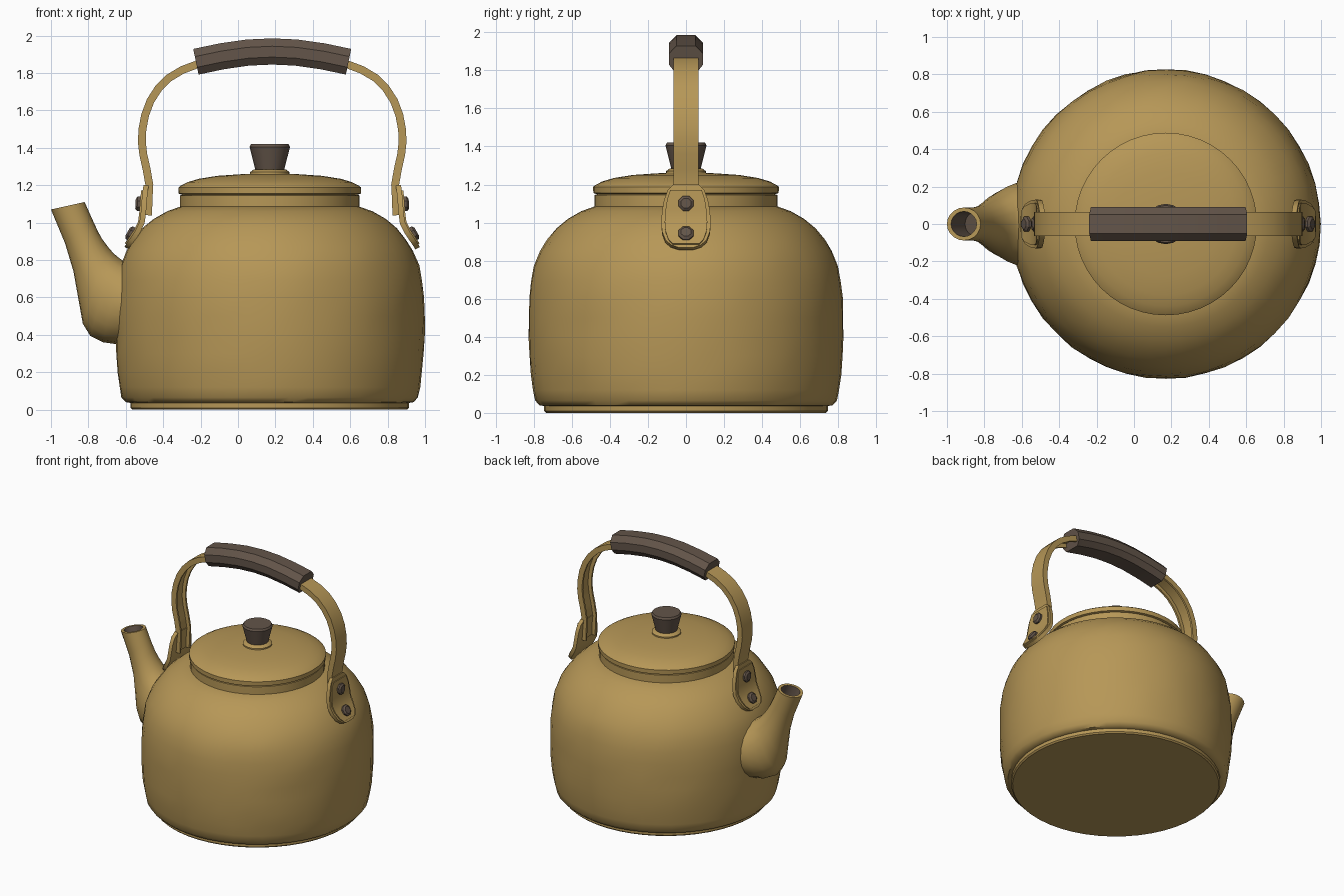
import bpy, bmesh, math, random
from mathutils import Vector

random.seed(4)
cube = bpy.data.objects.get("Cube")
if cube:
    bpy.data.objects.remove(cube, do_unlink=True)

BODY_X = 0.17      # axis of the body and lid
HANDLE_X = 0.183   # axis of the handle


def make_material(name, color):
    m = bpy.data.materials.new(name)
    m.use_nodes = True
    m.diffuse_color = color
    m.node_tree.nodes["Principled BSDF"].inputs["Base Color"].default_value = color
    return m


brass = make_material("warm_brass", (0.47, 0.31, 0.095, 1))
dark = make_material("dark_brown", (0.125, 0.09, 0.067, 1))


def loft(name, rings, mat, smooth=40, inner=None, inner_from=None):
    """Skin equal-length rings of points and cap both ends."""
    mesh = bpy.data.meshes.new(name)
    bm = bmesh.new()
    rows = [[bm.verts.new(p) for p in ring] for ring in rings]
    n = len(rows[0])
    for i in range(len(rows) - 1):
        for j in range(n):
            k = (j + 1) % n
            f = bm.faces.new((rows[i][j], rows[i][k], rows[i + 1][k], rows[i + 1][j]))
            if inner_from is not None and i >= inner_from:
                f.material_index = 1
    bm.faces.new(rows[0])
    end = bm.faces.new(rows[-1])
    if inner_from is not None:
        end.material_index = 1
    bmesh.ops.recalc_face_normals(bm, faces=bm.faces)
    bm.to_mesh(mesh)
    bm.free()
    mesh.materials.append(mat)
    if inner:
        mesh.materials.append(inner)
    obj = bpy.data.objects.new(name, mesh)
    bpy.context.collection.objects.link(obj)
    if smooth:
        bpy.ops.object.select_all(action="DESELECT")
        obj.select_set(True)
        bpy.context.view_layer.objects.active = obj
        bpy.ops.object.shade_smooth_by_angle(angle=math.radians(smooth))
    return obj


def lathe(name, profile, mat, sides=48, smooth=40, dent=0):
    """Turn a radius/height profile; dent adds a hand-beaten unevenness."""
    rings = []
    for r, z in profile:
        amount = dent if 0.06 < z < 1.0 else 0
        ring = []
        for i in range(sides):
            a = 2 * math.pi * i / sides
            q = r + random.uniform(-amount, amount)
            ring.append((BODY_X + q * math.cos(a), q * math.sin(a), z))
        rings.append(ring)
    return loft(name, rings, mat, smooth)


def sweep(name, path, section, mat, smooth=40):
    """Sweep a (y, outward) section along an x/z path."""
    rings = []
    for i, p in enumerate(path):
        a, b = path[max(i - 1, 0)], path[min(i + 1, len(path) - 1)]
        t = (Vector(b) - Vector(a)).normalized()
        rings.append([(p[0] - t.y * n, y, p[1] + t.x * n) for y, n in section])
    return loft(name, rings, mat, smooth)


def arch(half):
    """Mirror half a path (offset, z), listed bottom to top, over the handle axis."""
    left = [(HANDLE_X - u, z) for u, z in half]
    right = [(HANDLE_X + u, z) for u, z in reversed(half) if u > 0]
    return left + right


# Body: foot ring, bulging beaten wall, shoulder and collar
lathe("foot_ring", [(0.735, 0), (0.745, 0.01), (0.745, 0.045)], brass)
lathe("body", [(0.74, 0.035), (0.77, 0.04), (0.792, 0.065), (0.803, 0.12),
               (0.815, 0.2), (0.823, 0.3), (0.826, 0.4), (0.827, 0.5),
               (0.824, 0.6), (0.814, 0.69), (0.798, 0.77), (0.767, 0.85),
               (0.728, 0.91), (0.68, 0.97), (0.62, 1.02), (0.55, 1.06),
               (0.48, 1.085)], brass, dent=0.003)
lathe("collar", [(0.48, 1.075), (0.48, 1.145), (0.465, 1.15)], brass)

# Lid with rim, low dome and knob
lathe("lid", [(0.465, 1.148), (0.487, 1.155), (0.488, 1.188), (0.475, 1.198),
              (0.44, 1.216), (0.38, 1.234), (0.28, 1.25), (0.15, 1.259),
              (0.05, 1.262)], brass)
lathe("knob_seat", [(0.105, 1.255), (0.105, 1.27), (0.085, 1.285)], brass, 24)
lathe("knob", [(0.076, 1.278), (0.108, 1.405), (0.1, 1.42)], dark, 16)


# Spout: each row gives the upper edge, the lower edge and the half width
def spout_ring(upper, lower, width, scale=1.0, sides=20):
    u, l = Vector((upper[0], 0, upper[1])), Vector((lower[0], 0, lower[1]))
    c, h = (u + l) / 2, (u - l) / 2 * scale
    return [c + h * math.cos(a) + Vector((0, width * scale * math.sin(a), 0))
            for a in (2 * math.pi * i / sides for i in range(sides))]


spout_rows = [
    ((-0.54, 0.79), (-0.54, 0.345), 0.225),
    ((-0.605, 0.79), (-0.65, 0.35), 0.22),
    ((-0.635, 0.81), (-0.72, 0.36), 0.2),
    ((-0.665, 0.835), (-0.79, 0.395), 0.17),
    ((-0.695, 0.87), (-0.83, 0.46), 0.145),
    ((-0.725, 0.91), (-0.855, 0.6), 0.12),
    ((-0.75, 0.955), (-0.88, 0.74), 0.1),
    ((-0.78, 1.02), (-0.925, 0.89), 0.088),
    ((-0.82, 1.11), (-1.0, 1.07), 0.088),
]
rings = [spout_ring(*row) for row in spout_rows]
rings.append(spout_ring(*spout_rows[-1], scale=0.76))
rings.append(spout_ring(*spout_rows[-2], scale=0.7))
loft("spout", rings, brass, 45, inner=dark, inner_from=len(spout_rows))

# Handle strap: a channel bent into an arch
channel = [(-0.065, 0), (0.065, 0), (0.065, -0.042), (0.05, -0.042),
           (0.05, -0.014), (-0.05, -0.014), (-0.05, -0.042), (-0.065, -0.042)]
strap_half = [(0.685, 1.04), (0.682, 1.13), (0.678, 1.2), (0.692, 1.28),
              (0.71, 1.36), (0.718, 1.43), (0.715, 1.5), (0.7, 1.58),
              (0.67, 1.66), (0.625, 1.73), (0.565, 1.79), (0.49, 1.835),
              (0.41, 1.865), (0.27, 1.9), (0, 1.925)]
sweep("handle_strap", arch(strap_half), channel, brass)

# Faceted grip
octagon = [(-0.05, 0.07), (0.05, 0.07), (0.09, 0.028), (0.09, -0.03),
           (0.06, -0.07), (-0.06, -0.07), (-0.09, -0.03), (-0.09, 0.028)]
grip_half = [(0.408, 1.86), (0.27, 1.889), (0.13, 1.909), (0, 1.915)]
sweep("handle_grip", arch(grip_half), octagon, dark, smooth=20)

# Handle brackets: rows of (offset, z, half width), with a raised centre plate
plate_rows = [(0.782, 0.866, 0.04), (0.775, 0.88, 0.08), (0.758, 0.905, 0.108),
              (0.727, 0.95, 0.126), (0.702, 1.0, 0.13), (0.694, 1.06, 0.126),
              (0.69, 1.12, 0.115), (0.685, 1.17, 0.096), (0.68, 1.2, 0.065)]


def bracket(name, side, rows, shrink, low, high):
    rings = []
    for i, (u, z, w) in enumerate(rows):
        a, b = rows[max(i - 1, 0)], rows[min(i + 1, len(rows) - 1)]
        t = Vector((b[0] - a[0], b[1] - a[1])).normalized()
        ring = []
        for y, n in ((-w, low), (w, low), (w, high), (-w, high)):
            ring.append((HANDLE_X + side * (u + t.y * n), y * shrink, z - t.x * n))
        rings.append(ring)
    loft(name, rings, brass, 30)


def rivet(name, side, u, z, tilt):
    """Eight-sided domed stud pointing outward and up by the tilt angle."""
    out = Vector((side * math.cos(tilt), 0, math.sin(tilt)))
    up = Vector((-side * math.sin(tilt), 0, math.cos(tilt)))
    centre = Vector((HANDLE_X + side * u, 0, z))
    rings = []
    for r, d in ((0.042, -0.03), (0.042, 0.012), (0.028, 0.022)):
        rings.append([centre + out * d + up * r * math.cos(a) + Vector((0, r * math.sin(a), 0))
                      for a in (math.pi * (i + 0.5) / 4 for i in range(8))])
    loft(name, rings, dark, 20)


for label, side in (("left", 1), ("right", -1)):
    bracket("bracket_" + label, side, plate_rows, 1, -0.02, 0.008)
    bracket("bracket_face_" + label, side, plate_rows[1:-1], 0.86, 0, 0.016)
    rivet("upper_rivet_" + label, side, 0.709, 1.1, 0.06)
    rivet("lower_rivet_" + label, side, 0.754, 0.94, 0.52)
